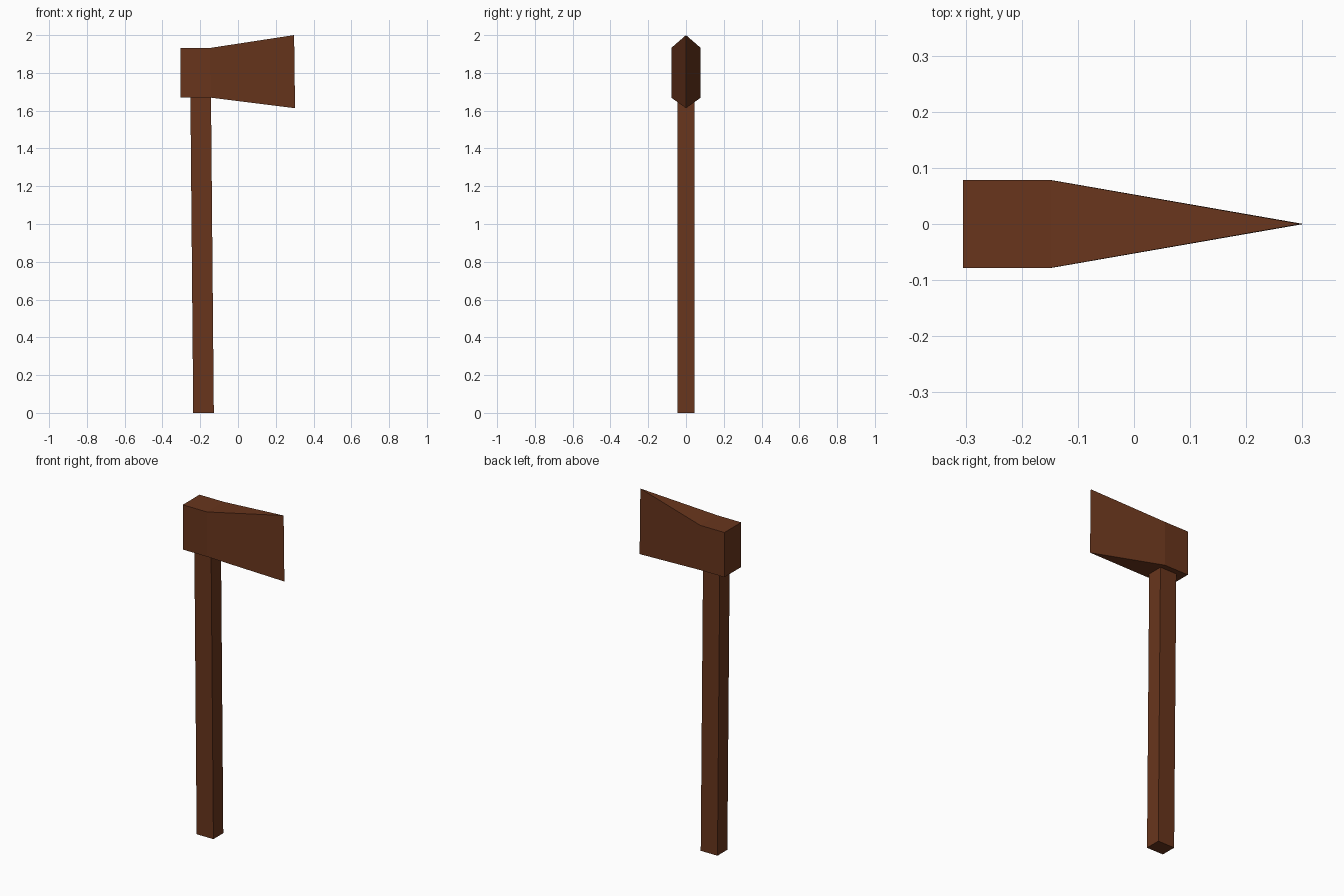
import bpy, bmesh

if "Cube" in bpy.data.objects:
    bpy.data.objects.remove(bpy.data.objects["Cube"])

wood = bpy.data.materials.new("brown_wood")
wood.diffuse_color = (0.14, 0.036, 0.012, 1)
wood.use_nodes = True
wood.node_tree.nodes["Principled BSDF"].inputs["Base Color"].default_value = wood.diffuse_color


def loft(name, rings):
    """Skin a series of four-point rings, cap the ends and weld collapsed points."""
    bm = bmesh.new()
    loops = [[bm.verts.new(p) for p in ring] for ring in rings]
    for a, b in zip(loops, loops[1:]):
        for i in range(4):
            j = (i + 1) % 4
            bm.faces.new((a[i], a[j], b[j], b[i]))
    bm.faces.new(loops[0])
    bm.faces.new(loops[-1])
    bmesh.ops.remove_doubles(bm, verts=bm.verts, dist=0.0001)
    bmesh.ops.recalc_face_normals(bm, faces=bm.faces)
    mesh = bpy.data.meshes.new(name)
    bm.to_mesh(mesh)
    bm.free()
    mesh.materials.append(wood)
    obj = bpy.data.objects.new(name, mesh)
    bpy.context.collection.objects.link(obj)
    return obj


def handle_ring(x0, x1, z, w=0.046):
    return [(x0, -w, z), (x1, -w, z), (x1, w, z), (x0, w, z)]


def head_ring(x_low, x_high, z_low, z_high, w):
    return [(x_low, -w, z_low), (x_low, w, z_low), (x_high, w, z_high), (x_high, -w, z_high)]


# Slightly leaning square handle
loft("handle", [handle_ring(-0.237, -0.128, 0), handle_ring(-0.252, -0.143, 1.68)])

# Axe head: square poll flaring to a sharp cutting edge
loft("axe_head", [
    head_ring(-0.304, -0.305, 1.669, 1.932, 0.078),
    head_ring(-0.146, -0.148, 1.669, 1.932, 0.078),
    head_ring(0.302, 0.297, 1.613, 2.0, 0),
])
